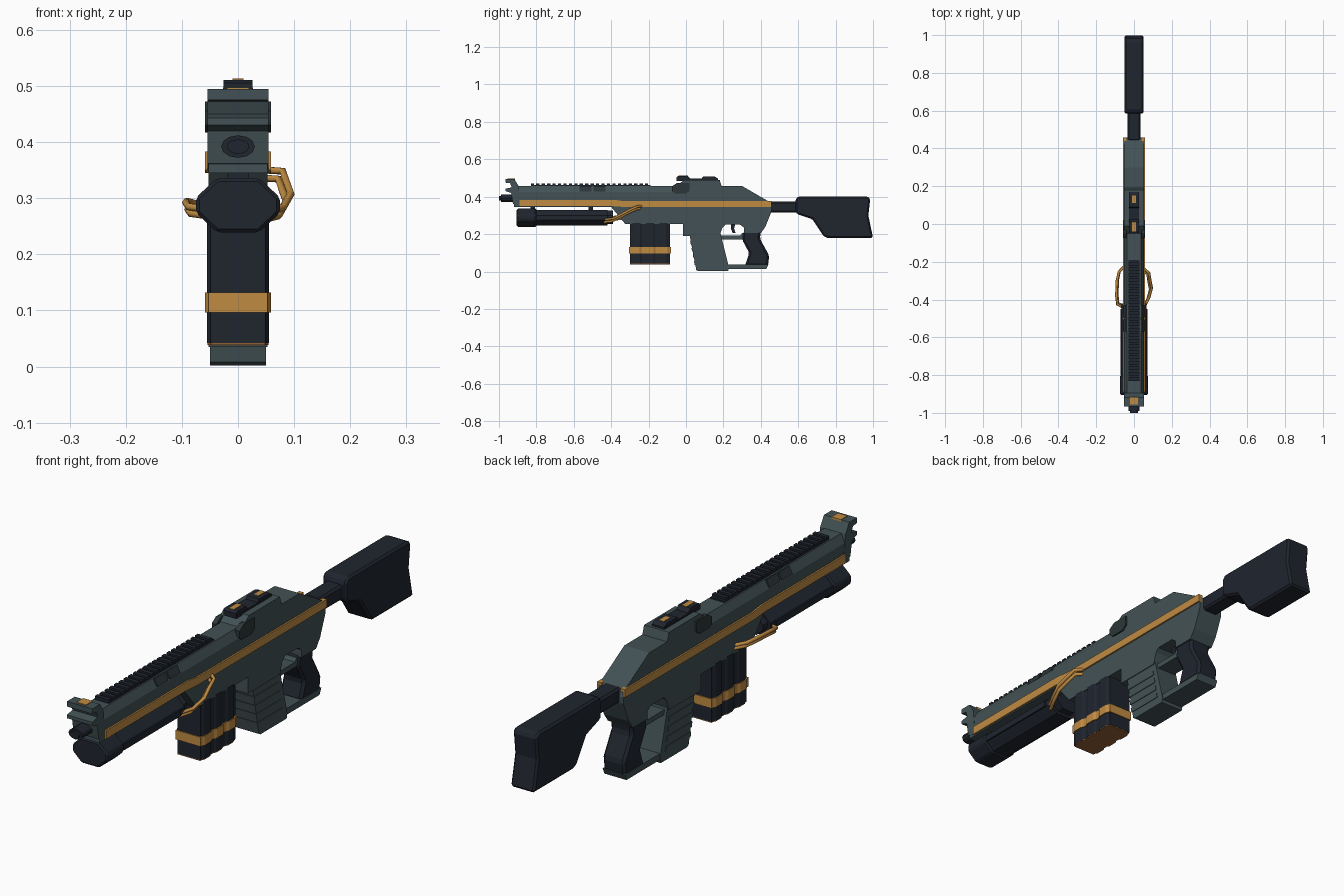
import bpy, bmesh, math
from mathutils import Vector

if "Cube" in bpy.data.objects:
    bpy.data.objects.remove(bpy.data.objects["Cube"])


def material(name, rgb):
    m = bpy.data.materials.new(name)
    m.diffuse_color = (*rgb, 1)
    m.use_nodes = True
    m.node_tree.nodes["Principled BSDF"].inputs["Base Color"].default_value = m.diffuse_color
    return m


STEEL = material("slate", (0.055, 0.083, 0.09))
DARK = material("dark", (0.014, 0.018, 0.027))
ORANGE = material("orange", (0.53, 0.26, 0.055))
BROWN = material("brown", (0.30, 0.12, 0.035))
SHADE = material("vent_grey", (0.025, 0.037, 0.04))


def prism(name, pts, axis, lo, hi, mat, bevel=0):
    """Extrude a 2D profile along an axis: x -> (y,z), y -> (x,z), z -> (x,y)."""
    place = {'x': lambda p, t: (t, *p), 'y': lambda p, t: (p[0], t, p[1]),
             'z': lambda p, t: (*p, t)}[axis]
    bm = bmesh.new()
    a, b = ([bm.verts.new(place(p, t)) for p in pts] for t in (lo, hi))
    bm.faces.new(a)
    bm.faces.new(b[::-1])
    for i in range(len(pts)):
        j = (i + 1) % len(pts)
        bm.faces.new((a[i], a[j], b[j], b[i]))
    bmesh.ops.recalc_face_normals(bm, faces=bm.faces[:])
    me = bpy.data.meshes.new(name)
    bm.to_mesh(me)
    bm.free()
    me.materials.append(mat)
    ob = bpy.data.objects.new(name, me)
    bpy.context.collection.objects.link(ob)
    if bevel:
        mod = ob.modifiers.new("bevel", 'BEVEL')
        mod.width, mod.segments = bevel, 1
    return ob


def box(name, x, y, z, mat, bevel=0):
    return prism(name, [(y[0], z[0]), (y[1], z[0]), (y[1], z[1]), (y[0], z[1])],
                 'x', x[0], x[1], mat, bevel)


def side(name, pts, half, mat, bevel=0):
    return prism(name, pts, 'x', -half, half, mat, bevel)


def mirrored(half_pts):
    return half_pts + [(-x, z) for x, z in reversed(half_pts)]


def ellipse(rx, rz, z, n=12):
    return [(rx * math.cos(2 * math.pi * i / n), z + rz * math.sin(2 * math.pi * i / n))
            for i in range(n)]


def tube(name, pts, r, mat):
    cu = bpy.data.curves.new(name, 'CURVE')
    cu.dimensions = '3D'
    cu.bevel_depth, cu.bevel_resolution, cu.use_fill_caps = r, 1, True
    sp = cu.splines.new('POLY')
    sp.points.add(len(pts) - 1)
    for p, co in zip(sp.points, pts):
        p.co = (*co, 1)
    cu.materials.append(mat)
    bpy.context.collection.objects.link(bpy.data.objects.new(name, cu))


# receiver and barrel shroud
side("receiver", [(-.40, .345), (-.325, .254), (-.015, .254), (-.015, .19), (.18, .19),
                  (.195, .235), (.21, .25), (.29, .25), (.31, .235), (.31, .205), (.40, .205),
                  (.425, .24), (.457, .32), (.457, .366), (.30, .457), (.19, .457), (.18, .49),
                  (-.01, .49), (-.05, .457), (-.075, .42), (-.40, .42)], .053, STEEL)
prism("barrel_shroud", mirrored([(.053, .345), (.053, .425), (.036, .457)]), 'y',
      -.92, .05, STEEL)

# front sight bracket, opening forward
side("front_sight", [(-.965, .495), (-.918, .495), (-.895, .457), (-.885, .35), (-.925, .362),
                     (-.935, .42), (-.965, .43), (-.965, .443), (-.932, .45), (-.94, .472),
                     (-.965, .475)], .054, STEEL)
box("front_sight_mark", (-.02, .02), (-.955, -.915), (.48, .4975), ORANGE)

# muzzle
prism("muzzle", ellipse(.03, .02, .392), 'y', -.99, -.92, DARK)
prism("muzzle_tip", ellipse(.02, .013, .392), 'y', -1, -.98, DARK)

# slotted top rail
box("rail_base", (-.03, .03), (-.83, -.19), (.45, .462), DARK)
for i in range(22):
    y = -.83 + i * .64 / 22
    box("rail_tooth", (-.03, .03), (y, y + .017), (.46, .471), DARK)

# rear sight
box("rear_sight_base", (-.027, .027), (-.05, .165), (.485, .497), DARK)
side("rear_sight_front", [(-.05, .49), (-.05, .505), (-.04, .511), (.01, .511), (.025, .495),
                          (.025, .49)], .026, DARK)
side("rear_sight_back", [(.08, .49), (.09, .507), (.155, .507), (.17, .497), (.17, .49)],
     .026, DARK)
box("rear_sight_mark", (-.01, .01), (-.04, .01), (.50, .513), ORANGE)
box("rear_sight_mark", (-.01, .01), (.11, .15), (.50, .509), ORANGE)

# details on both sides: stripes, bosses, vents
for s in (-1, 1):
    xs = sorted((s * .04, s * .059))
    prism("stripe", [(-.89, .35), (-.40, .35), (-.33, .345), (.457, .345), (.457, .376),
                     (-.33, .376), (-.38, .383), (-.89, .383)], 'x', *xs, ORANGE)
    prism("side_boss", [(-.075, .43), (-.06, .417), (0, .417), (.02, .432), (.02, .472),
                        (-.05, .472), (-.075, .455)], 'x', *xs, SHADE)
    for y in (-.57, -.495):
        prism("vent", [(s * .055, .428), (s * .055, .433), (s * .042, .458), (s * .03, .45)],
              'y', y, y + .065, SHADE)

# octagonal unit under the barrel
def octagon(w, lo, hi):
    c = (hi - lo) * .36
    return mirrored([(w * .5, lo), (w, lo + c), (w, hi - c), (w * .5, hi)])


prism("under_tube", octagon(.066, .245, .33), 'y', -.80, -.42, DARK)
prism("under_tube_front", octagon(.075, .239, .336), 'y', -.905, -.80, DARK, .006)
prism("under_tube_rear", octagon(.055, .255, .325), 'y', -.42, -.39, DARK)
for y in (-.82, -.51):
    box("under_tube_mount", (-.02, .02), (y - .012, y + .012), (.32, .35), DARK)
for s in (-1, 1):
    box("under_tube_rib", sorted((s * .05, s * .071)), (-.80, -.45), (.275, .30), DARK)


# ribbed magazine with band
def ribbed(grow):
    w, y0, y1 = .049 + grow, -.30 - grow, -.085 + grow
    edge, n = [(w, y0)], 3
    step = (y1 - y0) / n
    for i in range(n):
        a = y0 + i * step
        edge += [(w, a + .008), (w + .006, a + .018), (w + .006, a + step - .018),
                 (w, a + step - .008)]
    edge.append((w, y1))
    return mirrored(edge)


prism("ribbed_magazine", ribbed(0), 'z', .042, .26, DARK)
prism("magazine_band", ribbed(.004), 'z', .096, .132, ORANGE)
prism("magazine_floor", ribbed(-.001), 'z', .038, .043, BROWN)

# slanted well below the receiver, with grip slats
side("magwell", [(.018, .20), (.055, .008), (.065, .002), (.225, .002), (.23, .02),
                 (.185, .20)], .05, STEEL)
for i in range(4):
    z = .035 + i * .036
    y = .055 - (z - .008) * .193
    side("magwell_slat", [(y - .003, z), (y + .15, z), (y + .146, z + .02), (y - .007, z + .02)],
         .0525, STEEL)

# trigger, guard and rear grip
side("trigger_guard", [(.18, .172), (.31, .172), (.33, .205), (.30, .205), (.29, .192),
                       (.18, .192)], .04, STEEL)
side("trigger", [(.24, .26), (.24, .23), (.25, .205), (.265, .205), (.257, .23), (.265, .26)],
     .01, DARK)
side("rear_grip", [(.305, .215), (.40, .215), (.395, .175), (.445, .085), (.438, .03),
                   (.315, .03), (.338, .10), (.30, .17)], .047, DARK, .01)
side("grip_base", [(.21, .014), (.43, .014), (.441, .038), (.21, .038)], .047, STEEL)

# stock
box("stock_tube", (-.035, .035), (.44, .60), (.316, .375), DARK, .008)
side("stock", [(.585, .385), (.60, .402), (.97, .402), (.985, .39), (.975, .30), (1, .18),
               (.755, .18), (.735, .19), (.675, .28), (.60, .305), (.585, .316)],
     .051, DARK, .008)

# paired cables on each side
right = [(.05, -.235, .35), (.08, -.26, .348), (.086, -.30, .33), (.094, -.34, .308),
         (.08, -.39, .283), (.06, -.43, .278)]
left = [(-.05, -.225, .285), (-.08, -.255, .291), (-.09, -.30, .294), (-.093, -.38, .292),
        (-.088, -.425, .285), (-.06, -.44, .281)]
for nm, path, shift in (("right_cable", right, (-.008, -.006, -.014)),
                        ("left_cable", left, (.004, .006, -.012))):
    tube(nm, path, .007, ORANGE)
    tube(nm, [Vector(p) + Vector(shift) for p in path], .007, ORANGE)
